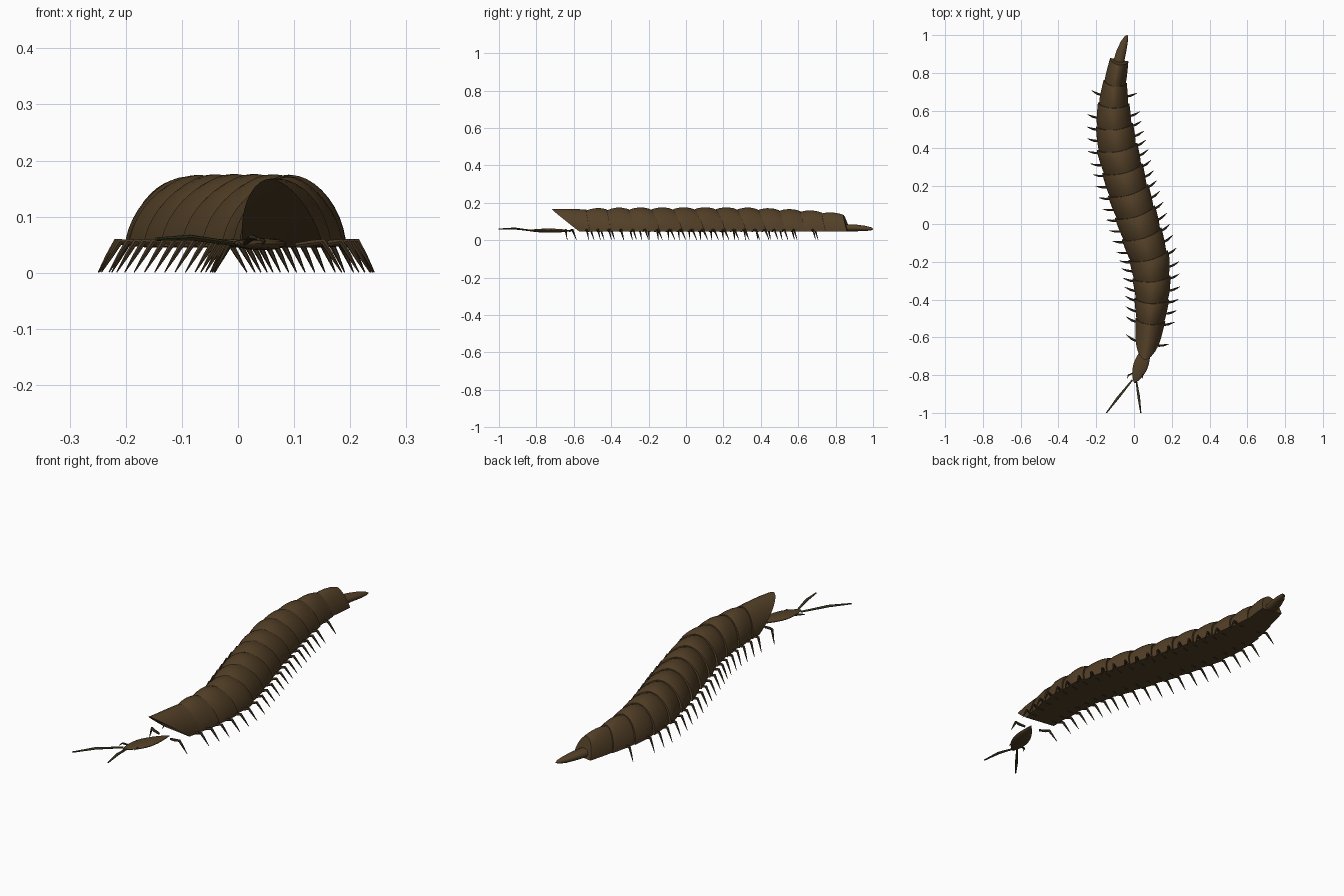
import bpy, bmesh, math
from mathutils import Vector

cube = bpy.data.objects.get("Cube")
if cube:
    bpy.data.objects.remove(cube)


def material(name, rgb):
    m = bpy.data.materials.new(name)
    m.use_nodes = True
    m.diffuse_color = (*rgb, 1)
    bsdf = next(n for n in m.node_tree.nodes if n.type == 'BSDF_PRINCIPLED')
    bsdf.inputs["Base Color"].default_value = (*rgb, 1)
    return m


SHELL = material("shell brown", (0.085, 0.050, 0.020))
LIMB = material("limb brown", (0.062, 0.038, 0.017))
FEELER = material("feeler olive", (0.040, 0.036, 0.014))

# Body course: y, centre x, half width, top height
COURSE = [(-0.72, 0.045, 0.062, 0.164), (-0.6, 0.075, 0.066, 0.166), (-0.5, 0.088, 0.080, 0.170),
          (-0.35, 0.097, 0.095, 0.174), (-0.2, 0.085, 0.104, 0.175), (0.0, 0.025, 0.109, 0.176),
          (0.2, -0.038, 0.109, 0.176), (0.4, -0.088, 0.107, 0.174), (0.55, -0.107, 0.094, 0.168),
          (0.65, -0.108, 0.080, 0.163), (0.75, -0.100, 0.061, 0.155), (0.87, -0.078, 0.048, 0.142)]
FLOOR = 0.047


def course(y):
    """Centre x, half width and top height at a station along the body."""
    y = min(max(y, COURSE[0][0]), COURSE[-1][0])
    for a, b in zip(COURSE, COURSE[1:]):
        if y <= b[0]:
            t = (y - a[0]) / (b[0] - a[0])
            return [a[i] + (b[i] - a[i]) * t for i in (1, 2, 3)]


def frame(y):
    """Centre, forward-to-back direction and sideways direction."""
    d = 0.06
    lo, hi = max(y - d, -0.72), min(y + d, 0.87)
    along = Vector((course(hi)[0] - course(lo)[0], hi - lo, 0)).normalized()
    return Vector((course(y)[0], y, 0)), along, Vector((along.y, -along.x, 0))


def loft(name, rings, mat, angle=50):
    """Skin a list of equal closed rings and cap both ends."""
    bm = bmesh.new()
    vs = [[bm.verts.new(p) for p in r] for r in rings]
    n = len(vs[0])
    for a, b in zip(vs, vs[1:]):
        for i in range(n):
            bm.faces.new((a[i], a[(i + 1) % n], b[(i + 1) % n], b[i]))
    bm.faces.new(vs[0][::-1])
    bm.faces.new(vs[-1])
    bmesh.ops.recalc_face_normals(bm, faces=bm.faces)
    mesh = bpy.data.meshes.new(name)
    bm.to_mesh(mesh)
    bm.free()
    mesh.materials.append(mat)
    ob = bpy.data.objects.new(name, mesh)
    bpy.context.collection.objects.link(ob)
    bpy.ops.object.select_all(action='DESELECT')
    ob.select_set(True)
    bpy.context.view_layer.objects.active = ob
    bpy.ops.object.shade_smooth_by_angle(angle=math.radians(angle))
    return ob


def tube(name, points, sizes, mat, sides=8):
    """Tapered tube along points; each size is (half width, half height)."""
    pts = [Vector(p) for p in points]
    rings = []
    for i, (p, (w, h)) in enumerate(zip(pts, sizes)):
        t = (pts[min(i + 1, len(pts) - 1)] - pts[max(i - 1, 0)]).normalized()
        side = t.cross(Vector((0, 0, 1))).normalized()
        up = side.cross(t)
        angles = [math.tau * k / sides for k in range(sides)]
        rings.append([p + side * w * math.cos(a) + up * h * math.sin(a) for a in angles])
    return loft(name, rings, mat)


def arch(y, wide, high, lean, steps=20):
    """Half-dome ring whose crown leans towards the front."""
    c, along, side = frame(y)
    _, hw, top = course(y)
    ring = []
    for k in range(steps + 1):
        a = math.pi * k / steps
        x = math.copysign(abs(math.cos(a)) ** 1.12, math.cos(a)) * hw * wide
        f = max(math.sin(a), 0) ** 1.12 * high
        ring.append(c + side * x - along * lean * f + Vector((0, 0, FLOOR + (top - FLOOR) * f)))
    return ring


# Overlapping back plates
PITCH, START, COUNT, LEAN = 0.115, -0.51, 12, 0.03
for n in range(COUNT):
    y0 = START + n * PITCH
    rings = []
    for t, wide, high in ((-0.15, 0.9, 0.86), (0, 0.94, 0.9), (0.2, 0.97, 0.96), (0.45, 0.995, 1),
                          (0.7, 1.01, 1), (0.9, 1.02, 0.965), (1, 1.02, 0.93)):
        rings.append(arch(y0 + t * PITCH, wide, high, LEAN))
    loft(f"back_plate_{n + 1}", rings, SHELL)

# Front hood, cut on a slant
loft("front_hood", [arch(-0.56 + 0.055 * t, 1, 1 - 0.05 * t ** 3, 0.16 - (0.16 - LEAN) * t)
                    for t in (0, 0.25, 0.5, 0.75, 1)], SHELL)

# Tail spike
tube("tail", [(-0.097, 0.76, 0.064), (-0.083, 0.85, 0.066), (-0.068, 0.91, 0.066), (-0.052, 0.96, 0.063),
              (-0.040, 0.99, 0.061), (-0.035, 1.0, 0.060)],
     [(0.024, 0.018), (0.029, 0.020), (0.026, 0.018), (0.019, 0.014), (0.010, 0.008), (0.002, 0.002)], SHELL, 16)

# Flat almond-shaped head
tail_end, nose = Vector((0.082, -0.62, 0.051)), Vector((0.002, -0.842, 0.052))
ts = [i / 12 for i in range(13)]
tube("head", [tail_end.lerp(nose, t) for t in ts],
     [(0.002 + 0.037 * math.sin(math.pi * t ** 1.2) ** 0.8, 0.002 + 0.009 * math.sin(math.pi * t) ** 0.7)
      for t in [min(max(t, 0), 0.9999) for t in ts]], SHELL, 16)

# Feelers and small mouth palps
FEELERS = {"right": ((-0.008, -0.825), (-0.085, -0.92), (-0.146, -1.0)),
           "left": ((0.012, -0.83), (0.025, -0.915), (0.036, -1.0))}
for label, (a, b, c) in FEELERS.items():
    tube(f"feeler_{label}", [(*a, 0.052), (*b, 0.063), (*c, 0.060)],
         [(0.004, 0.004), (0.007, 0.005), (0.003, 0.003)], FEELER)
for label, s in (("left", 1), ("right", -1)):
    tube(f"palp_{label}", [(0.01 + s * 0.015, -0.79, 0.050), (0.008 + s * 0.038, -0.80, 0.056),
                           (0.004 + s * 0.04, -0.818, 0.050)],
         [(0.004, 0.004), (0.004, 0.004), (0.001, 0.001)], FEELER, 6)

# Walking legs: flat thigh, then a shin splayed down to the ground
stations = [-0.61] + [-0.505 + 0.0575 * k for k in range(20)] + [0.70]
for n, y in enumerate(stations):
    c, along, side = frame(y - 0.02)
    hw = course(y)[1]
    for label, s in (("left", 1), ("right", -1)):
        path = [(0.55 * hw, 0.0, 0.049), (hw, 0.0, 0.053), (hw + 0.019, 0.005, 0.056),
                (hw + 0.034, 0.012, 0.030), (hw + 0.050, 0.020, 0.001)]
        tube(f"leg_{n + 1}_{label}", [c + side * s * x + along * d + Vector((0, 0, z)) for x, d, z in path],
             [(0.005, 0.005), (0.006, 0.006), (0.006, 0.006), (0.004, 0.004), (0.001, 0.001)], LIMB, 6)
